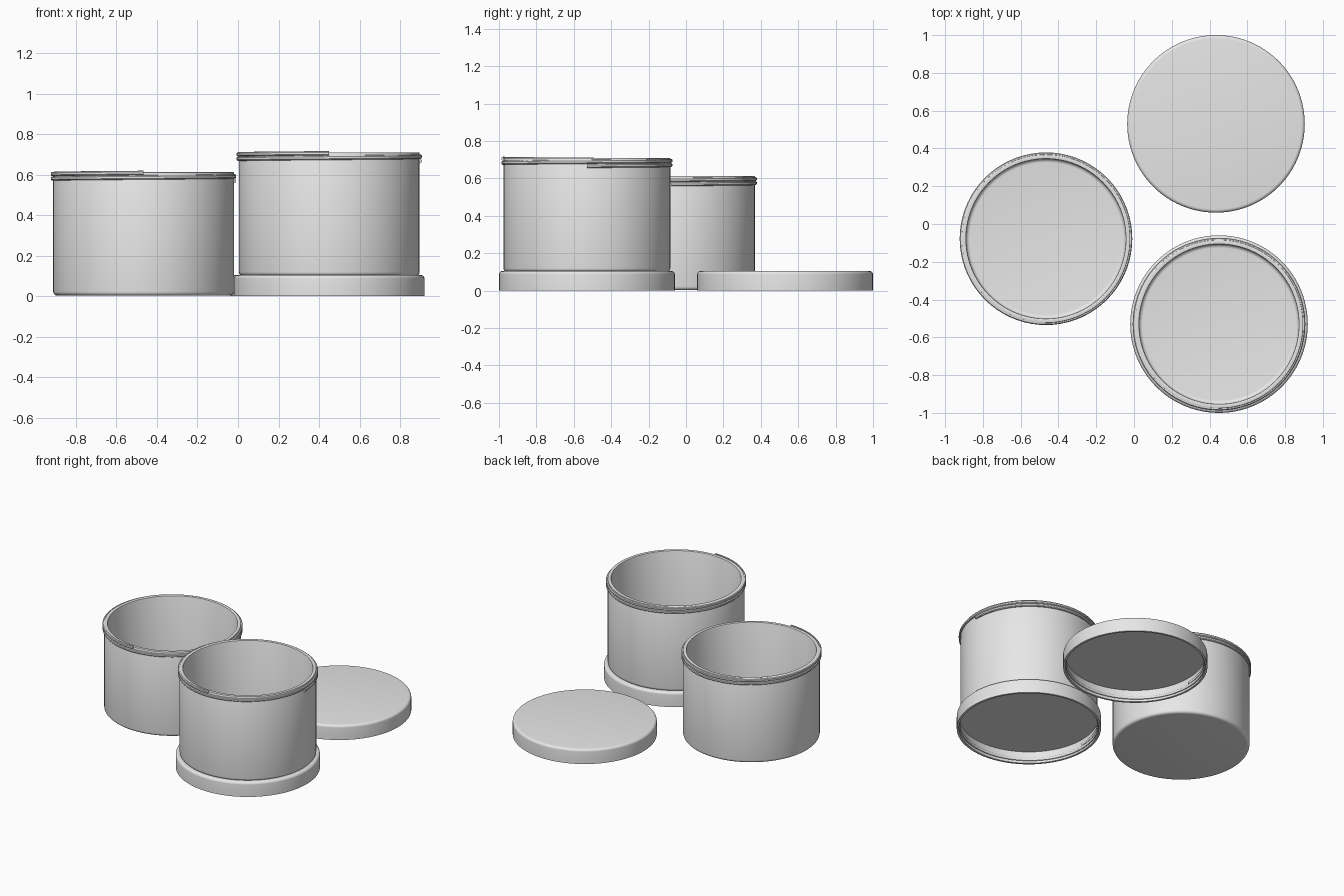
import bpy, bmesh, math

if "Cube" in bpy.data.objects:
    bpy.data.objects.remove(bpy.data.objects["Cube"], do_unlink=True)

grey = bpy.data.materials.new("plain_grey")
grey.use_nodes = True
grey.diffuse_color = (0.8, 0.8, 0.8, 1)
grey.node_tree.nodes["Principled BSDF"].inputs["Base Color"].default_value = (0.8, 0.8, 0.8, 1)

JAR_R, JAR_IN, JAR_H = 0.446, 0.423, 0.61
LID_R, LID_IN, LID_H = 0.47, 0.455, 0.105
FLOOR = 0.02


def finish(name, bm, location):
    bmesh.ops.recalc_face_normals(bm, faces=bm.faces)
    mesh = bpy.data.meshes.new(name)
    bm.to_mesh(mesh)
    bm.free()
    mesh.materials.append(grey)
    obj = bpy.data.objects.new(name, mesh)
    bpy.context.collection.objects.link(obj)
    obj.location = location
    bpy.ops.object.select_all(action="DESELECT")
    obj.select_set(True)
    bpy.context.view_layer.objects.active = obj
    bpy.ops.object.shade_smooth_by_angle(angle=math.radians(35))
    return obj


def arc(r, z, size, start, end, steps=5):
    """Rounded corner of a profile, centred on (r, z)."""
    angles = [math.radians(start + (end - start) * i / steps) for i in range(steps + 1)]
    return [(r + size * math.cos(a), z + size * math.sin(a)) for a in angles]


def lathe(name, profile, location, segments=96):
    bm = bmesh.new()
    verts = [bm.verts.new((r, 0, z)) for r, z in profile]
    edges = [bm.edges.new(pair) for pair in zip(verts, verts[1:])]
    bmesh.ops.spin(bm, geom=verts + edges, cent=(0, 0, 0), axis=(0, 0, 1),
                   angle=math.tau, steps=segments)
    bmesh.ops.remove_doubles(bm, verts=bm.verts, dist=0.0001)
    return finish(name, bm, location)


def thread(name, radius, depth, z, turns, location, pitch=0.022, per_turn=72):
    """Helical ridge; a negative depth points inward."""
    section = [(-0.1, -0.011), (0.6, -0.010), (1, -0.005), (1, 0.005), (0.6, 0.010), (-0.1, 0.011)]
    bm = bmesh.new()
    rings = []
    for i in range(int(turns * per_turn) + 1):
        a = math.tau * i / per_turn
        rise = z + pitch * i / per_turn
        rings.append([bm.verts.new(((radius + depth * d) * math.cos(a),
                                    (radius + depth * d) * math.sin(a), rise + h))
                      for d, h in section])
    n = len(section)
    for low, high in zip(rings, rings[1:]):
        for k in range(n):
            bm.faces.new((low[k], low[(k + 1) % n], high[(k + 1) % n], high[k]))
    bm.faces.new(rings[0])
    bm.faces.new(rings[-1])
    return finish(name, bm, location)


def jar(name, x, y, z):
    profile = [(0, 0)]
    profile += arc(JAR_R - 0.02, 0.02, 0.02, -90, 0)
    profile += arc(JAR_R - 0.004, JAR_H - 0.004, 0.004, 0, 90, 2)
    profile += arc(JAR_IN + 0.004, JAR_H - 0.004, 0.004, 90, 180, 2)
    profile += arc(JAR_IN - 0.02, FLOOR + 0.02, 0.02, 0, -90)
    profile += [(0, FLOOR)]
    lathe(name + "_body", profile, (x, y, z))
    thread(name + "_thread", JAR_R, 0.011, 0.567, 1.75, (x, y, z))


def lid(name, x, y):
    profile = [(0, LID_H)]
    profile += arc(LID_R - 0.018, LID_H - 0.018, 0.018, 90, 0)
    profile += [(LID_R, 0), (LID_IN, 0), (LID_IN, LID_H - FLOOR), (0, LID_H - FLOOR)]
    lathe(name + "_cap", profile, (x, y, 0))
    thread(name + "_inner_thread", LID_IN, -0.008, 0.014, 1.5, (x, y, 0))


# Short jar standing on the ground
jar("left_jar", -0.466, -0.078, 0.003)

# Second jar stacked on an upturned lid
lid("stacked_lid", 0.45, -0.53)
jar("stacked_jar", 0.45, -0.53, 0.1)

# Loose lid lying flat behind
lid("loose_lid", 0.434, 0.53)
